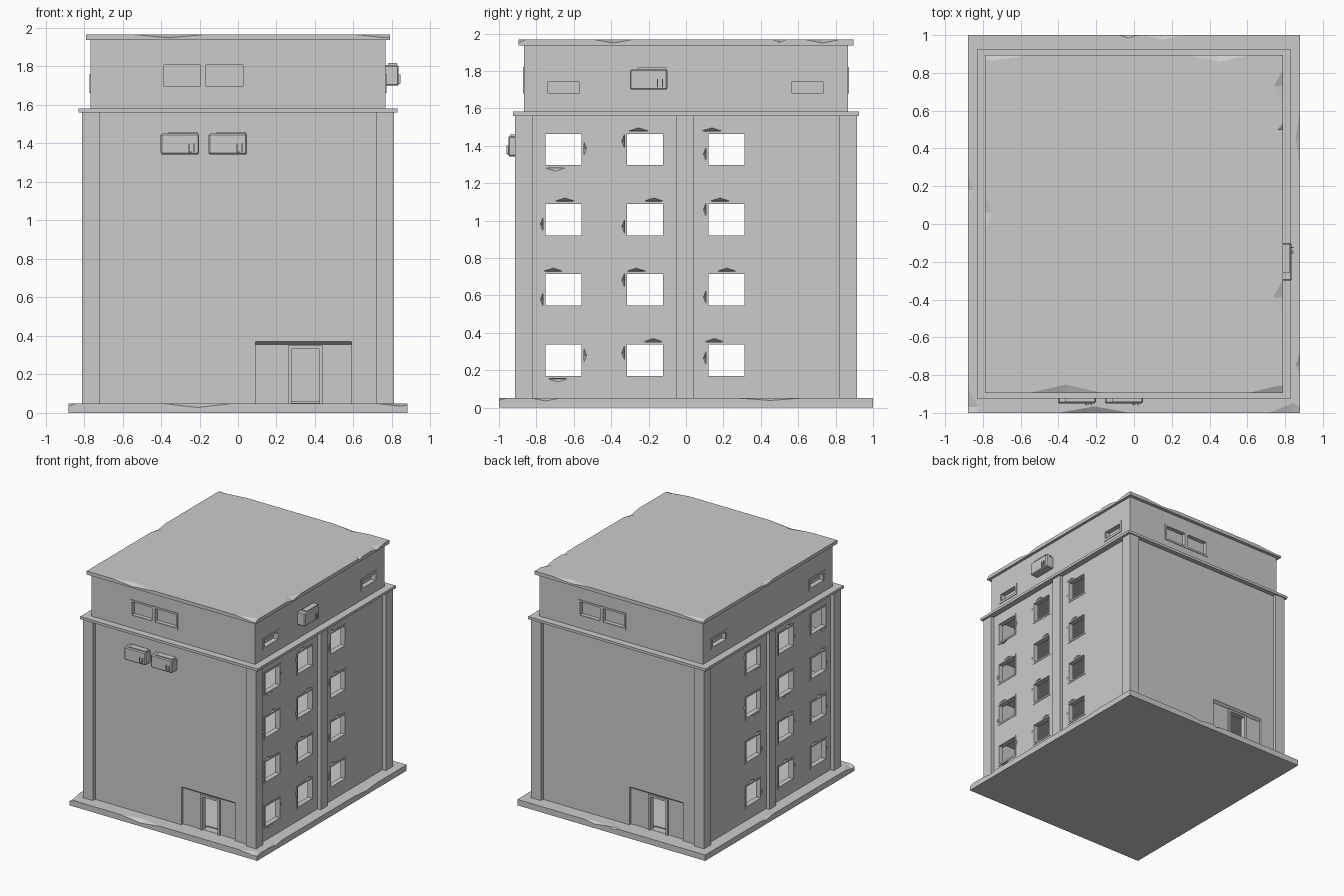
import bpy, bmesh, random
from mathutils import Vector

if "Cube" in bpy.data.objects:
    bpy.data.objects.remove(bpy.data.objects["Cube"], do_unlink=True)
random.seed(4)

concrete = bpy.data.materials.new("concrete_grey")
GREY = (0.6, 0.6, 0.6, 1)
concrete.use_nodes = True
concrete.diffuse_color = GREY
concrete.node_tree.nodes["Principled BSDF"].inputs["Base Color"].default_value = GREY


def finish(name, bm):
    bmesh.ops.recalc_face_normals(bm, faces=bm.faces[:])
    mesh = bpy.data.meshes.new(name)
    bm.to_mesh(mesh)
    bm.free()
    mesh.materials.append(concrete)
    ob = bpy.data.objects.new(name, mesh)
    bpy.context.collection.objects.link(ob)
    return ob


def box(name, x, y, z, bevel=0):
    """Box from three (low, high) ranges."""
    bm = bmesh.new()
    bmesh.ops.create_cube(bm, size=1)
    for v in bm.verts:
        v.co = Vector([(a + b) / 2 + c * (b - a) for (a, b), c in zip((x, y, z), v.co)])
    if bevel:
        bmesh.ops.bevel(bm, geom=bm.edges[:], offset=bevel, segments=1, affect='EDGES')
    return finish(name, bm)


def chip(centre, radii):
    """Diamond cutter that breaks a triangular piece off an edge."""
    bm = bmesh.new()
    bmesh.ops.create_uvsphere(bm, u_segments=4, v_segments=2, radius=1)
    for v in bm.verts:
        v.co = Vector([c + r * p for c, r, p in zip(centre, radii, v.co)])
    return finish("chip_cutter", bm)


def cut(target, cutters):
    bpy.context.view_layer.objects.active = target
    for c in cutters:
        c.hide_render = True
        mod = target.modifiers.new("cut", 'BOOLEAN')
        mod.operation, mod.solver, mod.object = 'DIFFERENCE', 'EXACT', c
        bpy.ops.object.modifier_apply(modifier=mod.name)
        bpy.data.objects.remove(c, do_unlink=True)


def mir(s, a, b):
    """Range a..b multiplied by a sign, kept in order."""
    return tuple(sorted((s * a, s * b)))


def sym(a):
    return (-a, a)


def ring(name, axis, depth, u, z, w):
    """Rectangular frame on a wall facing the given axis."""
    bars = [((u[0], u[0] + w), z), ((u[1] - w, u[1]), z),
            ((u[0] + w, u[1] - w), (z[0], z[0] + w)), ((u[0] + w, u[1] - w), (z[1] - w, z[1]))]
    for bu, bz in bars:
        if axis == 'x':
            box(name, depth, bu, bz)
        else:
            box(name, bu, depth, bz)


# Chipped base slab and roof slab
base = box("base_slab", sym(.88), sym(1), (0, .05))
cut(base, [chip(c, r) for c, r in [
    ((-.21, -1, .05), (.19, .035, .022)), ((.84, -1, .05), (.13, .05, .015)),
    ((-.88, -.97, .05), (.06, .1, .02)), ((.88, .45, .05), (.025, .16, .012)),
    ((.88, -.75, .05), (.025, .07, .015)), ((.15, 1, .05), (.1, .025, .015)),
    ((-.03, 1, .05), (.05, .015, .012)), ((-.88, .18, .05), (.03, .09, .015))]])
roof = box("roof_slab", sym(.79), sym(.895), (1.937, 1.967))
cut(roof, [chip(c, r) for c, r in [
    ((-.36, -.895, 1.967), (.2, .045, .018)), ((.77, -.895, 1.967), (.17, .04, .018)),
    ((.79, .73, 1.967), (.05, .09, .018)), ((.79, .5, 1.967), (.03, .035, .015)),
    ((.79, -.39, 1.967), (.055, .1, .018)), ((.45, .895, 1.967), (.17, .035, .015)),
    ((-.75, .895, 1.967), (.2, .03, .015)), ((-.79, .06, 1.967), (.04, .1, .015))]])

# Hollow main walls with through windows and open doorways
walls = box("main_walls", sym(.78), sym(.885), (.04, 1.565))
cutters = [box("room_cutter", sym(.73), sym(.835), (.06, 1.55))]
columns = [-.655, -.22, .217]
rows = [.253, .63, 1.005, 1.38]
for y in columns:
    for z in rows:
        cutters.append(box("window_cutter", sym(1), (y - .109, y + .109), (z - .097, z + .097)))
for s in (1, -1):
    # Shallow porch recess with a sloping head
    recess = box("porch_cutter", mir(s, .09, .59), mir(s, -.95, -.862), (.045, .373))
    for v in recess.data.vertices:
        if v.co.z > .3 and abs(v.co.y) < .9:
            v.co.z = .355
        elif v.co.z > .3:
            v.co.z = .42
    cutters.append(recess)
    cutters.append(box("door_cutter", mir(s, .275, .425), mir(s, -.95, -.8), (.052, .335)))
# Broken plaster around the windows
for s in (1, -1):
    for y in columns:
        for z in rows:
            side = random.choice((-1, 1))
            cutters.append(chip((s * .78, y + random.uniform(-.08, .08), z + side * .1),
                                (.02, .05, .016)))
            cutters.append(chip((s * .78, y - side * .11, z + random.uniform(-.06, .06)),
                                (.02, .014, .035)))
cut(walls, cutters)

# Storey floors
for i, z in enumerate((.43, .81, 1.185)):
    box(f"storey_floor_{i + 1}", sym(.735), sym(.84), (z, z + .02))

# Corner posts, side pilasters and window frames
for s in (1, -1):
    for t in (1, -1):
        box("corner_post", mir(s, .717, .81), mir(t, .82, .915), (.04, 1.565))
    box("side_pilaster", mir(s, .77, .81), (-.05, .04), (.04, 1.565))
    for y in columns:
        for z in rows:
            ring("window_frame", 'x', mir(s, .74, .784), (y - .11, y + .11), (z - .098, z + .098), .014)

    # Door frame
    for x in ((.26, .277), (.423, .44)):
        box("door_jamb", mir(s, *x), mir(s, -.878, -.83), (.05, .35))
    box("door_head", mir(s, .277, .423), mir(s, -.878, -.83), (.333, .35))

# Ledge and upper storey
box("ledge", sym(.83), sym(.925), (1.56, 1.582))
upper = box("upper_storey", sym(.767), sym(.867), (1.575, 1.945))
cutters = []
for s in (1, -1):
    for pane in ((-.385, -.195), (-.167, .025)):
        cutters.append(box("pane_cutter", mir(s, *pane), mir(s, -.9, -.835), (1.695, 1.808)))
    for y in ((-.74, -.57), (.565, .735)):
        cutters.append(box("pane_cutter", mir(s, .73, .8), y, (1.682, 1.742)))
cut(upper, cutters)
for s in (1, -1):
    ring("upper_window_frame", 'y', mir(s, -.872, -.85), mir(s, -.403, .045), (1.678, 1.822), .015)
    box("upper_window_mullion", mir(s, -.195, -.167), mir(s, -.872, -.85), (1.69, 1.81))
    for y in ((-.765, -.545), (.54, .76)):
        ring("side_slot_frame", 'x', mir(s, .75, .772), y, (1.662, 1.762), .02)


def cooler(name, u, wall, z, axis):
    """Wall cooling unit: casing, lid and small pipes, built outwards from the wall."""
    def part(suffix, pu, depth, pz, bevel=0):
        if axis == 'x':
            box(name + suffix, mir(1, wall + depth[0], wall + depth[1]), pu, pz, bevel)
        else:
            box(name + suffix, pu, mir(-1, wall + depth[0], wall + depth[1]), pz, bevel)
    part("_casing", (u, u + .2), (-.01, .068), (z, z + .108), .007)
    part("_lid", (u + .04, u + .195), (.012, .06), (z + .1, z + .117))
    for off in (.145, .172):
        part("_pipe", (u + off, u + off + .006), (.06, .078), (z + .012, z + .058))
    part("_pipe_foot", (u + .145, u + .16), (.06, .076), (z + .01, z + .016))


cooler("front_cooler_a", -.402, .882, 1.343, 'y')
cooler("front_cooler_b", -.153, .882, 1.343, 'y')
cooler("side_cooler", -.3, .767, 1.7, 'x')
